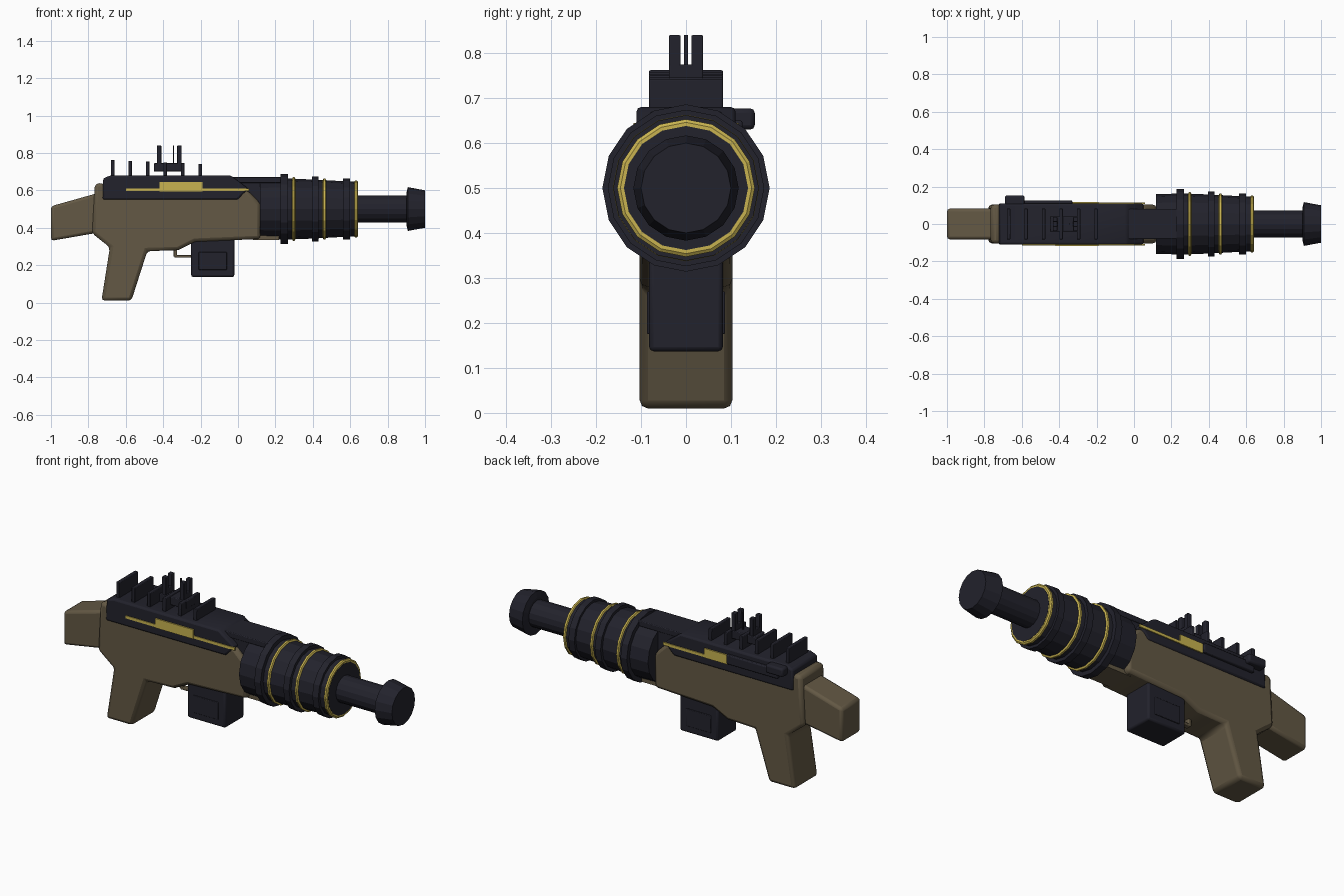
import bpy, bmesh, math
from mathutils import Matrix

cube = bpy.data.objects.get("Cube")
if cube:
    bpy.data.objects.remove(cube)


def material(name, rgb):
    m = bpy.data.materials.new(name)
    m.use_nodes = True
    m.diffuse_color = (*rgb, 1)
    m.node_tree.nodes["Principled BSDF"].inputs["Base Color"].default_value = (*rgb, 1)
    return m


BROWN = material("brown", (0.125, 0.098, 0.058))
DARK = material("dark blue grey", (0.016, 0.016, 0.025))
GOLD = material("gold", (0.58, 0.45, 0.08))


def finish(name, bm, mat, bevel=0, segments=2):
    bmesh.ops.recalc_face_normals(bm, faces=bm.faces)
    mesh = bpy.data.meshes.new(name)
    bm.to_mesh(mesh)
    bm.free()
    mesh.materials.append(mat)
    ob = bpy.data.objects.new(name, mesh)
    bpy.context.collection.objects.link(ob)
    if bevel:
        mod = ob.modifiers.new("Bevel", "BEVEL")
        mod.width, mod.segments = bevel, segments
        mod.limit_method = "ANGLE"
        bpy.ops.object.select_all(action="DESELECT")
        ob.select_set(True)
        bpy.context.view_layer.objects.active = ob
        bpy.ops.object.shade_smooth_by_angle(angle=math.radians(40))
    return ob


def box(name, x, y, z, mat, bevel=0):
    """Box from (min, max) ranges."""
    bm = bmesh.new()
    size = [b - a for a, b in (x, y, z)]
    mid = [(a + b) / 2 for a, b in (x, y, z)]
    bmesh.ops.create_cube(bm, size=1, matrix=Matrix.Translation(mid) @ Matrix.Diagonal((*size, 1)))
    return finish(name, bm, mat, bevel)


def slab(name, outline, half, mat, bevel):
    """Side outline (x, z) extruded across the width."""
    bm = bmesh.new()
    face = bm.faces.new([bm.verts.new((x, -half, z)) for x, z in outline])
    out = bmesh.ops.extrude_face_region(bm, geom=[face])
    verts = [v for v in out["geom"] if isinstance(v, bmesh.types.BMVert)]
    bmesh.ops.translate(bm, verts=verts, vec=(0, 2 * half, 0))
    return finish(name, bm, mat, bevel)


def lathe(name, profile, mat, sides=16):
    """Closed (x, radius) profile turned about the barrel axis."""
    bm = bmesh.new()
    rings = []
    for x, r in profile:
        angles = [2 * math.pi * i / sides for i in range(sides)]
        rings.append([bm.verts.new((x, r * math.cos(a), 0.5 + r * math.sin(a))) for a in angles])
    for a, b in zip(rings, rings[1:]):
        for i in range(sides):
            j = (i + 1) % sides
            bm.faces.new((a[i], a[j], b[j], b[i]))
    bm.faces.new(rings[0])
    bm.faces.new(rings[-1])
    return finish(name, bm, mat)


# Wooden body with grip, and the shoulder stock
slab("body", [(-0.765, 0.635), (-0.72, 0.64), (-0.7, 0.6), (0.05, 0.6), (0.12, 0.53),
              (0.12, 0.34), (-0.23, 0.325), (-0.32, 0.28), (-0.485, 0.275), (-0.57, 0.01),
              (-0.73, 0.01), (-0.685, 0.295), (-0.78, 0.37)], 0.103, BROWN, 0.018)
slab("stock", [(-1, 0.515), (-0.74, 0.588), (-0.74, 0.375), (-1, 0.33)], 0.082, BROWN, 0.015)
box("body_lip", (0.08, 0.22), (-0.07, 0.07), (0.335, 0.37), BROWN)

# Receiver cover and bridge to the barrel
slab("receiver_cover", [(-0.725, 0.55), (-0.72, 0.665), (-0.68, 0.68), (-0.04, 0.68),
                        (0.055, 0.61), (0, 0.55)], 0.11, DARK, 0.01)
box("bridge_block", (-0.05, 0.14), (-0.075, 0.075), (0.5, 0.645), DARK)
box("bridge_plate", (-0.05, 0.235), (-0.08, 0.08), (0.64, 0.67), DARK, 0.004)

# Cooling fins along the top
for i in range(6):
    x = -0.67 + i * 0.0935
    box(f"fin_{i + 1}", (x - 0.01, x + 0.01), (-0.082, 0.082), (0.67, 0.762 - i * 0.004), DARK, 0.003)

# Sight
box("sight_base", (-0.45, -0.285), (-0.04, 0.04), (0.7, 0.745), DARK, 0.004)
for name, x in (("rear", -0.422), ("front", -0.313)):
    box(f"sight_{name}_plate", (x - 0.012, x + 0.012), (-0.038, 0.038), (0.72, 0.775), DARK, 0.003)
    for s in (-1, 1):
        y = sorted((s * 0.012, s * 0.038))
        box(f"sight_{name}_post", (x - 0.012, x + 0.012), y, (0.74, 0.84), DARK, 0.003)
box("sight_needle", (-0.348, -0.342), (-0.004, 0.004), (0.74, 0.84), DARK)

# Gold trim on the sides of the cover
box("right_trim_strip", (-0.6, 0.06), (-0.114, -0.106), (0.596, 0.611), GOLD)
box("right_trim_plate", (-0.42, -0.19), (-0.117, -0.108), (0.594, 0.645), GOLD)
box("left_trim_strip", (-0.33, 0.06), (0.107, 0.115), (0.596, 0.611), GOLD)
box("left_trim_plate", (-0.33, -0.19), (0.108, 0.117), (0.594, 0.645), GOLD)

# Bolt on the left
box("bolt_bar", (-0.64, -0.33), (0.1, 0.126), (0.6, 0.65), DARK, 0.005)
box("bolt_knob", (-0.69, -0.585), (0.1, 0.153), (0.63, 0.677), DARK, 0.01)

# Magazine with raised side panels, and trigger
box("magazine", (-0.25, -0.02), (-0.082, 0.082), (0.137, 0.36), DARK, 0.01)
for s, name in ((-1, "right"), (1, "left")):
    y = sorted((s * 0.08, s * 0.087))
    box(f"{name}_magazine_panel", (-0.21, -0.06), y, (0.175, 0.27), DARK, 0.003)
box("trigger_guard", (-0.34, -0.24), (-0.014, 0.014), (0.24, 0.255), BROWN, 0.004)
box("trigger_guard_post", (-0.345, -0.325), (-0.014, 0.014), (0.245, 0.3), BROWN, 0.004)

# Barrel jacket with dark collars and gold rings
lathe("barrel_jacket", [(0.118, 0.16), (0.26, 0.163), (0.4, 0.158), (0.58, 0.148), (0.635, 0.146)], DARK)
for i, (a, b, r) in enumerate([(0.228, 0.266, 0.186), (0.395, 0.43, 0.174), (0.562, 0.598, 0.162)]):
    lathe(f"collar_{i + 1}", [(a, r), (b, r)], DARK)
for i, (x, r) in enumerate([(0.298, 0.17), (0.462, 0.163)]):
    lathe(f"gold_ring_{i + 1}", [(x - 0.009, r - 0.008), (x - 0.005, r), (x + 0.005, r), (x + 0.009, r - 0.008)], GOLD)
lathe("gold_ring_3", [(0.622, 0.146), (0.626, 0.153), (0.636, 0.153), (0.641, 0.146)], GOLD)
lathe("jacket_end", [(0.63, 0.138), (0.642, 0.138)], DARK)

# Inner barrel and muzzle
lathe("inner_barrel", [(0.62, 0.072), (0.92, 0.072)], DARK)
lathe("muzzle", [(0.9, 0.085), (0.908, 0.117), (1, 0.1)], DARK)
